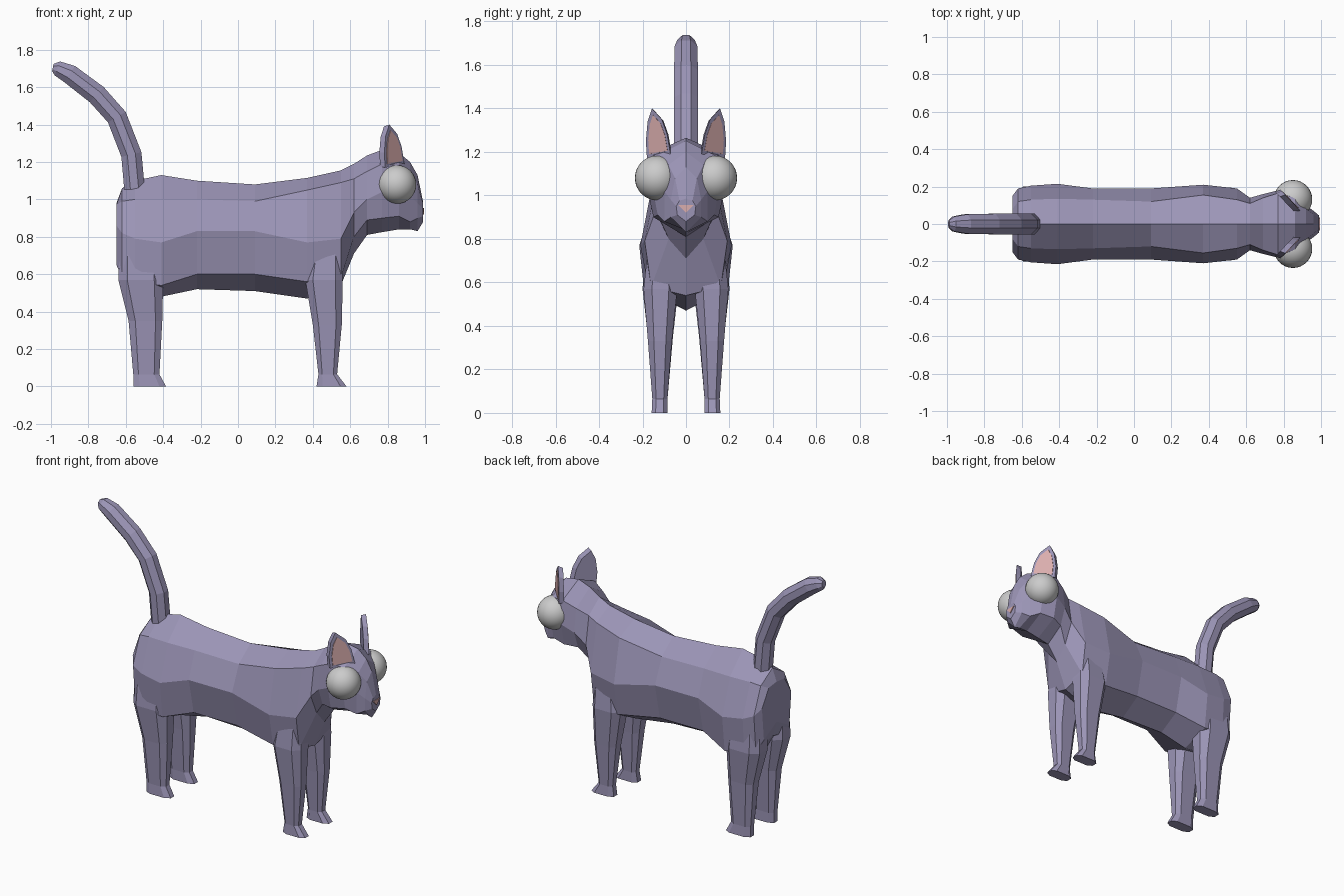
import bpy, bmesh
from mathutils import Vector


def material(name, color):
    m = bpy.data.materials.new(name)
    m.diffuse_color = (*color, 1)
    return m


FUR = material("fur", (0.33, 0.30, 0.47))
PINK = material("pink", (0.70, 0.42, 0.42))


def build(name, verts, faces, mat):
    me = bpy.data.meshes.new(name)
    me.from_pydata(verts, [], faces)
    bm = bmesh.new()
    bm.from_mesh(me)
    bmesh.ops.recalc_face_normals(bm, faces=bm.faces)
    bm.to_mesh(me)
    bm.free()
    ob = bpy.data.objects.new(name, me)
    bpy.context.collection.objects.link(ob)
    me.materials.append(mat)
    return ob


def loft(name, rings, mat=FUR):
    """Skin a list of equal-length rings and cap both ends."""
    n = len(rings[0])
    verts = [tuple(p) for r in rings for p in r]
    faces = [(i * n + j, i * n + (j + 1) % n, (i + 1) * n + (j + 1) % n, (i + 1) * n + j)
             for i in range(len(rings) - 1) for j in range(n)]
    faces += [tuple(range(n)), tuple(range(len(verts) - n, len(verts)))]
    return build(name, verts, faces, mat)


def section(x, zt, yu, zu, ym, zm, yl, zl, zb):
    half = [(yu, zu), (ym, zm), (yl, zl)]
    pts = [(0, zt)] + half + [(0, zb)] + [(-y, z) for y, z in reversed(half)]
    return [(x, y, z) for y, z in pts]


# Torso: x, then top, upper side, widest side, lower side, belly
torso = [
    (-0.65, 0.98, 0.08, 0.97, 0.15, 0.86, 0.13, 0.65, 0.72),
    (-0.62, 1.06, 0.12, 0.99, 0.19, 0.82, 0.17, 0.58, 0.62),
    (-0.55, 1.10, 0.13, 1.00, 0.205, 0.79, 0.19, 0.56, 0.50),
    (-0.41, 1.13, 0.135, 1.00, 0.215, 0.77, 0.19, 0.54, 0.48),
    (-0.22, 1.10, 0.13, 1.00, 0.19, 0.83, 0.14, 0.60, 0.52),
    (0.09, 1.08, 0.12, 0.99, 0.19, 0.83, 0.14, 0.60, 0.51),
    (0.37, 1.115, 0.155, 1.05, 0.21, 0.77, 0.17, 0.56, 0.47),
    (0.55, 1.155, 0.13, 1.09, 0.19, 0.79, 0.16, 0.58, 0.54),
    (0.62, 1.19, 0.11, 1.11, 0.14, 0.93, 0.08, 0.80, 0.71),
]
# Neck and head continue from the torso
head = [
    (0.69, 1.235, 0.14, 1.15, 0.16, 1.00, 0.12, 0.89, 0.81),
    (0.77, 1.265, 0.165, 1.19, 0.18, 1.04, 0.15, 0.90, 0.825),
    (0.86, 1.25, 0.14, 1.18, 0.155, 1.04, 0.13, 0.91, 0.84),
    (0.92, 1.20, 0.08, 1.14, 0.10, 1.02, 0.10, 0.88, 0.84),
    (0.96, 1.13, 0.05, 1.08, 0.07, 0.98, 0.07, 0.90, 0.83),
    (0.99, 0.985, 0.03, 0.975, 0.045, 0.95, 0.04, 0.91, 0.88),
]
loft("body_and_head", [section(*s) for s in torso + head])


# Legs: chamfered box rings, given as z, x range, y range
def leg_ring(z, x0, x1, y0, y1, s):
    c = (x1 - x0) * 0.2
    d = (y1 - y0) * 0.25
    pts = [(x0 + c, y0), (x1 - c, y0), (x1, y0 + d), (x1, y1 - d),
           (x1 - c, y1), (x0 + c, y1), (x0, y1 - d), (x0, y0 + d)]
    return [(x, s * y, z) for x, y in pts]


front = [(0.80, 0.40, 0.55, 0.06, 0.17), (0.57, 0.36, 0.56, 0.04, 0.195),
         (0.33, 0.40, 0.555, 0.065, 0.175), (0.065, 0.43, 0.53, 0.085, 0.155),
         (0.0, 0.42, 0.58, 0.085, 0.158)]
hind = [(0.80, -0.63, -0.42, 0.05, 0.18), (0.57, -0.64, -0.40, 0.035, 0.20),
        (0.35, -0.585, -0.405, 0.06, 0.175), (0.065, -0.56, -0.42, 0.085, 0.155),
        (0.0, -0.56, -0.385, 0.085, 0.158)]
for side, s in (("left", 1), ("right", -1)):
    loft(f"front_leg_{side}", [leg_ring(*r, s) for r in front])
    loft(f"hind_leg_{side}", [leg_ring(*r, s) for r in hind])

# Tail: octagonal tube along a bent path (x, z, radius)
path = [(-0.55, 1.02, 0.055), (-0.57, 1.24, 0.055), (-0.648, 1.44, 0.055),
        (-0.755, 1.56, 0.055), (-0.90, 1.67, 0.052), (-0.965, 1.70, 0.04), (-0.99, 1.705, 0.02)]
rings = []
for i, (x, z, r) in enumerate(path):
    a, b = path[max(i - 1, 0)], path[min(i + 1, len(path) - 1)]
    t = Vector((b[0] - a[0], 0, b[1] - a[1])).normalized()
    u, v = Vector((0, 1, 0)), Vector((-t.z, 0, t.x))
    ring = [(1, .4), (.4, 1), (-.4, 1), (-1, .4), (-1, -.4), (-.4, -1), (.4, -1), (1, -.4)]
    rings.append([Vector((x, 0, z)) + r * (p * u + q * v) for p, q in ring])
loft("tail", rings)

# Ears (angled slabs with pink inner panel) and eyes
outline = [(0.07, 1.19), (0.085, 1.28), (0.11, 1.35), (0.155, 1.40),
           (0.175, 1.34), (0.183, 1.25), (0.178, 1.17)]


def ear_ring(s, scale, push):
    cy, cz = 0.13, 1.26
    ring = []
    for y, z in outline:
        y, z = cy + (y - cy) * scale, cz + (z - cz) * scale
        ring.append((0.875 - (y - 0.08) * 0.95 + push, s * (y + push * 0.3), z))
    return ring


for side, s in (("left", 1), ("right", -1)):
    loft(f"ear_{side}", [ear_ring(s, 1, 0.005), ear_ring(s, 0.93, -0.025)])
    loft(f"inner_ear_{side}", [ear_ring(s, 0.78, 0.008), ear_ring(s, 0.78, 0.0)], PINK)
    bpy.ops.mesh.primitive_uv_sphere_add(segments=32, ring_count=16, radius=0.103,
                                         location=(0.85, s * 0.132, 1.08))
    bpy.context.object.name = f"eye_{side}"
    bpy.ops.object.shade_smooth()

# Nose
tri = [(0.035, 0.955), (-0.035, 0.955), (0, 0.92)]
loft("nose", [[(x, y, z) for y, z in tri] for x in (0.975, 0.995)], PINK)
